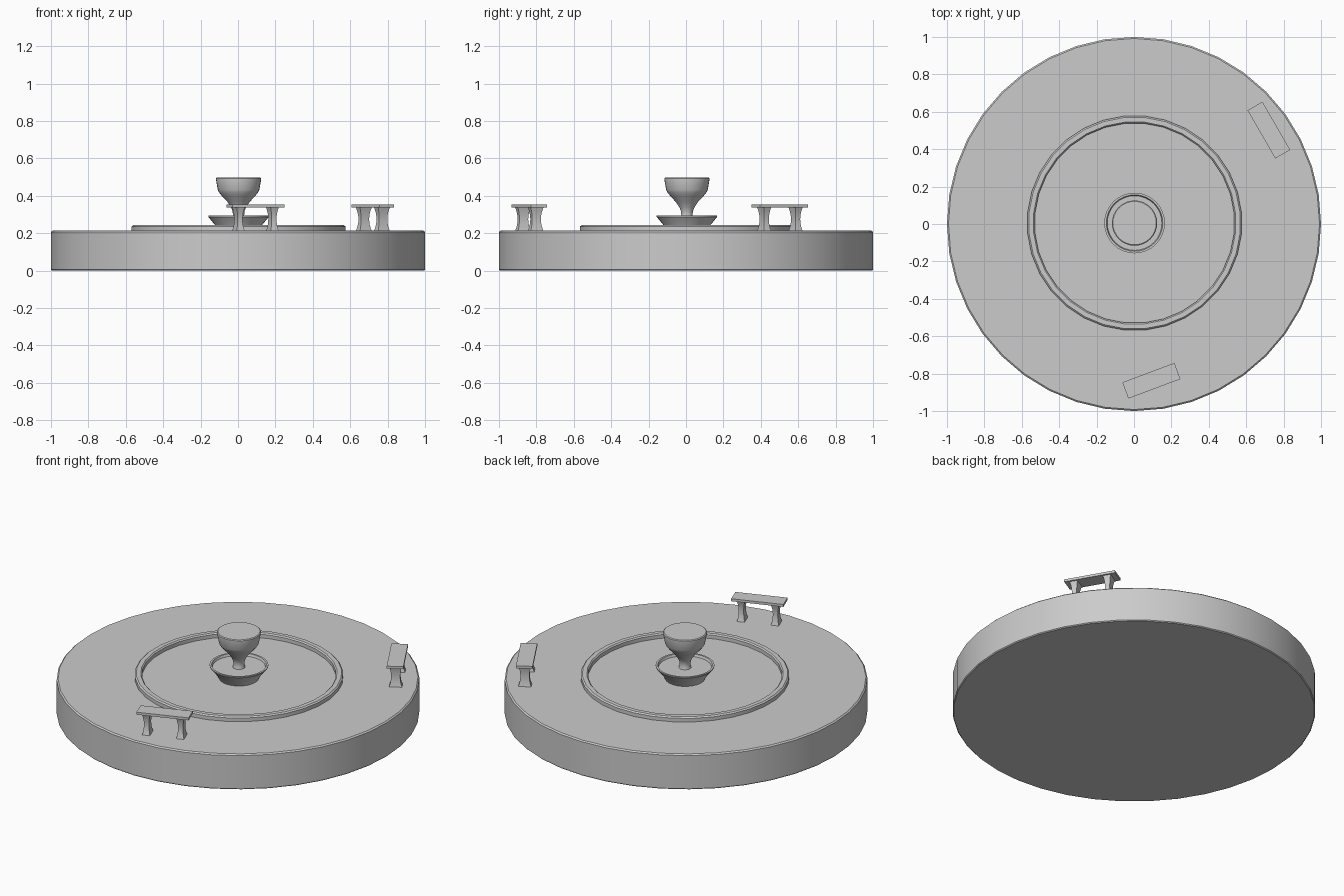
import bpy, bmesh, math
from mathutils import Matrix, Vector

if "Cube" in bpy.data.objects:
    bpy.data.objects.remove(bpy.data.objects["Cube"])

CX, CY = 0.003, 0.005   # centre of the pool


def finish(bm, name, smooth=True):
    bmesh.ops.remove_doubles(bm, verts=bm.verts, dist=1e-5)
    bmesh.ops.recalc_face_normals(bm, faces=bm.faces)
    me = bpy.data.meshes.new(name)
    bm.to_mesh(me)
    bm.free()
    ob = bpy.data.objects.new(name, me)
    bpy.context.collection.objects.link(ob)
    if smooth:
        bpy.ops.object.select_all(action='DESELECT')
        ob.select_set(True)
        bpy.context.view_layer.objects.active = ob
        bpy.ops.object.shade_smooth_by_angle(angle=math.radians(30))
    return ob


def lathe(name, profile, segs, centre=(0, 0), phase=0.0, closed=False):
    """Spin an (r, z) profile around a vertical axis."""
    bm = bmesh.new()
    rings = []
    for r, z in profile:
        rings.append([bm.verts.new((centre[0] + r * math.cos(phase + 2 * math.pi * i / segs),
                                    centre[1] + r * math.sin(phase + 2 * math.pi * i / segs), z))
                      for i in range(segs)])
    pairs = list(zip(rings, rings[1:]))
    if closed:
        pairs.append((rings[-1], rings[0]))
    else:
        bm.faces.new(rings[0])
        bm.faces.new(rings[-1])
    for a, b in pairs:
        for i in range(segs):
            j = (i + 1) % segs
            bm.faces.new((a[i], a[j], b[j], b[i]))
    return finish(bm, name)


# round plaza base with a softened rim
lathe("base", [(0.995, 0), (1, 0.005), (1, 0.207), (0.992, 0.214)], 40)

# pool kerb
lathe("pool_rim", [(0.575, 0.2), (0.575, 0.236), (0.567, 0.243), (0.542, 0.243),
                   (0.535, 0.236), (0.535, 0.2)], 32, (CX, CY), math.pi / 32, True)

# fountain bowl with a thin rim
lathe("fountain_bowl", [(0.105, 0.205), (0.125, 0.243), (0.162, 0.288), (0.162, 0.294),
                        (0.151, 0.294), (0.146, 0.28)], 32, (CX, CY))

# fountain goblet
lathe("fountain_cup", [(0.036, 0.275), (0.030, 0.295), (0.032, 0.318), (0.040, 0.338),
                       (0.060, 0.368), (0.088, 0.398), (0.104, 0.418), (0.111, 0.432),
                       (0.121, 0.488), (0.121, 0.494), (0.116, 0.498)], 32, (CX, CY))


def bench(tag, x, y, degrees):
    place = Matrix.Translation((x, y, 0)) @ Matrix.Rotation(math.radians(degrees), 4, 'Z')
    # seat slab
    bm = bmesh.new()
    bmesh.ops.create_cube(bm, size=1, matrix=place @ Matrix.Translation((0, 0, 0.346))
                          @ Matrix.Diagonal((0.297, 0.092, 0.015, 1)))
    finish(bm, tag + "_seat", False)
    # pair of waisted legs
    for side in (-1, 1):
        bm = bmesh.new()
        steps, prev = 8, None
        for k in range(steps + 1):
            t = k / steps
            flare = abs(2 * t - 1) ** 2
            hx, hy = 0.014 + 0.009 * flare, 0.025 + 0.012 * flare
            z = 0.21 + 0.13 * t
            ring = [bm.verts.new(place @ Vector((side * 0.097 + sx * hx, sy * hy, z)))
                    for sx, sy in ((-1, -1), (1, -1), (1, 1), (-1, 1))]
            if prev:
                for i in range(4):
                    j = (i + 1) % 4
                    bm.faces.new((prev[i], prev[j], ring[j], ring[i]))
            else:
                bm.faces.new(ring)
            prev = ring
        bm.faces.new(prev)
        finish(bm, tag + ("_leg_left" if side < 0 else "_leg_right"))


bench("front_bench", 0.093, -0.838, 20.5)
bench("back_bench", 0.721, 0.502, -60)
